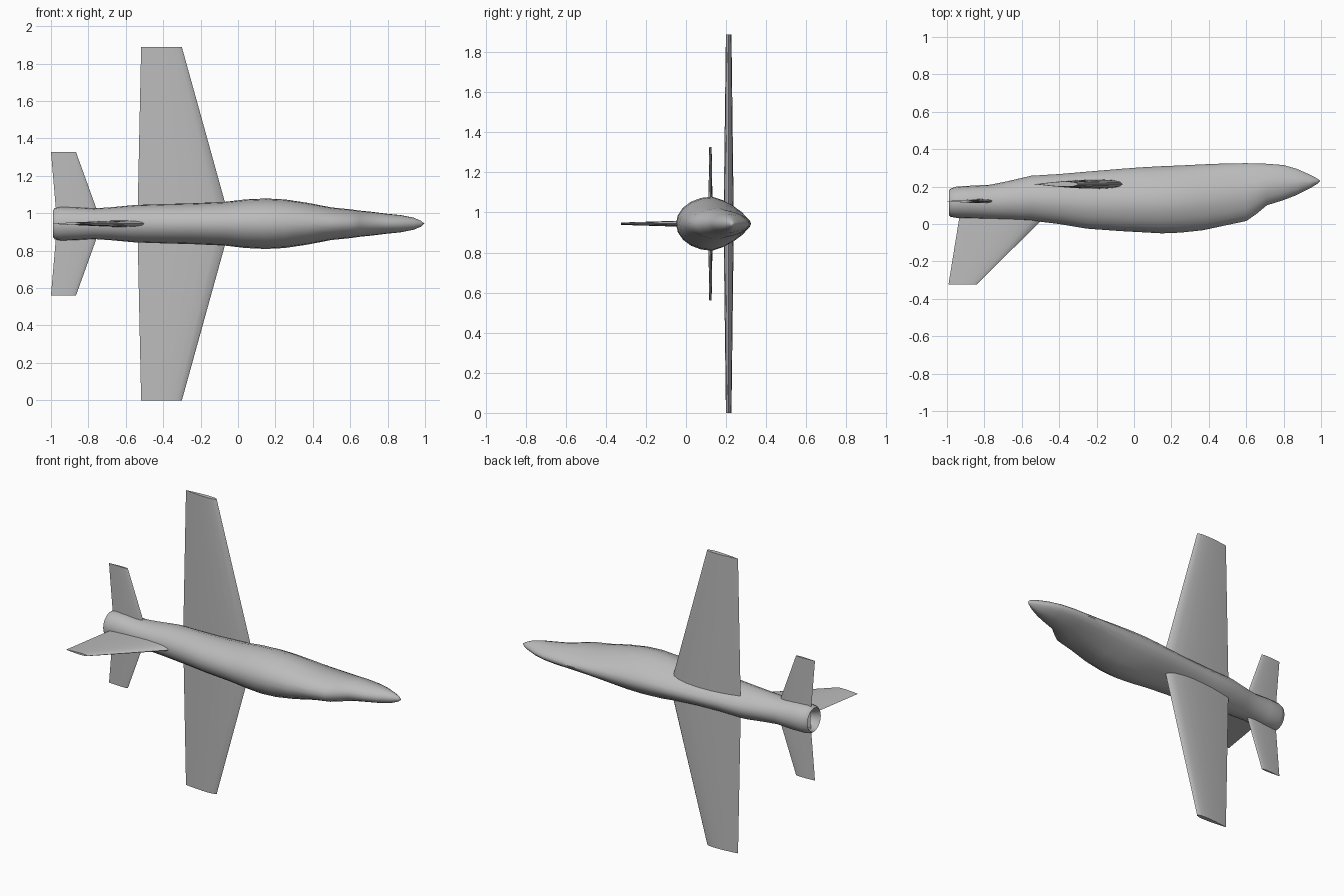
import bpy, bmesh, math
from mathutils import Vector

if "Cube" in bpy.data.objects:
    bpy.data.objects.remove(bpy.data.objects["Cube"])

MID_Z = 0.944   # height of the aircraft's symmetry plane
SIDES = 20

grey = bpy.data.materials.new("plain grey")
grey.diffuse_color = (0.5, 0.5, 0.5, 1)
grey.use_nodes = True
grey.node_tree.nodes["Principled BSDF"].inputs["Base Color"].default_value = grey.diffuse_color


def make_object(name, bm, angle):
    bmesh.ops.recalc_face_normals(bm, faces=bm.faces)
    mesh = bpy.data.meshes.new(name)
    bm.to_mesh(mesh)
    bm.free()
    mesh.materials.append(grey)
    ob = bpy.data.objects.new(name, mesh)
    ob.location.z = MID_Z
    bpy.context.collection.objects.link(ob)
    bpy.ops.object.select_all(action='DESELECT')
    ob.select_set(True)
    bpy.context.view_layer.objects.active = ob
    bpy.ops.object.shade_smooth_by_angle(angle=math.radians(angle))
    return ob


def loft(bm, rings):
    loops = [[bm.verts.new(p) for p in ring] for ring in rings]
    n = len(loops[0])
    for a, b in zip(loops, loops[1:]):
        for i in range(n):
            j = (i + 1) % n
            bm.faces.new((a[i], a[j], b[j], b[i]))
    return loops


# Fuselage stations: x, spine y, belly y, half width (first two form the hollow exhaust)
STATIONS = [
    (-0.92, 0.075, 0.155, 0.040), (-0.97, 0.057, 0.172, 0.060),
    (-0.988, 0.046, 0.182, 0.074), (-0.98, 0.038, 0.190, 0.083),
    (-0.95, 0.033, 0.200, 0.089), (-0.87, 0.031, 0.205, 0.088),
    (-0.77, 0.027, 0.210, 0.082), (-0.68, 0.024, 0.228, 0.088),
    (-0.55, 0.018, 0.258, 0.100), (-0.40, 0.000, 0.267, 0.105),
    (-0.25, -0.025, 0.280, 0.109), (-0.07, -0.038, 0.295, 0.117),
    (0.04, -0.044, 0.303, 0.130), (0.15, -0.050, 0.309, 0.135),
    (0.25, -0.046, 0.313, 0.130), (0.37, -0.033, 0.319, 0.112),
    (0.50, -0.005, 0.324, 0.087), (0.60, 0.016, 0.325, 0.077),
    (0.65, 0.050, 0.324, 0.070), (0.71, 0.100, 0.322, 0.064),
    (0.80, 0.128, 0.315, 0.053), (0.87, 0.155, 0.295, 0.046),
    (0.94, 0.190, 0.264, 0.032), (0.98, 0.215, 0.243, 0.015),
]


def section(x, spine, belly, half):
    # Round at the tail, egg shaped with a narrow belly further forward
    pinch = 0.3 * min(1, max(0, (x + 0.85) / 0.5))
    mid, h = (spine + belly) / 2, (belly - spine) / 2
    ring = []
    for i in range(SIDES):
        t = 2 * math.pi * i / SIDES
        c, s = math.cos(t), math.sin(t)
        ring.append((x, mid + h * c, half * s * (1 - pinch * max(0, c))))
    return ring


bm = bmesh.new()
loops = loft(bm, [section(*s) for s in STATIONS])
bm.faces.new(loops[0])
tip = bm.verts.new((0.996, 0.23, 0))
for i in range(SIDES):
    bm.faces.new((loops[-1][i], loops[-1][(i + 1) % SIDES], tip))
make_object("fuselage", bm, 45)


# Flying surfaces: airfoil sections (lead x, trail x, span, thickness) lofted root to tip
def airfoil(lead, trail, span, thick, place, n=9):
    u = [(1 - math.cos(math.pi * i / n)) / 2 for i in range(n + 1)]
    half = [5 * thick * (0.2969 * math.sqrt(a) - 0.126 * a - 0.3516 * a**2
                         + 0.2843 * a**3 - 0.1036 * a**4) for a in u]
    xs = [lead + (trail - lead) * a for a in u]
    upper = [place(xs[i], span, half[i]) for i in range(n + 1)]
    lower = [place(xs[i], span, -half[i]) for i in range(n - 1, 0, -1)]
    return upper + lower


def flying_surface(name, root, tip, place, mirrored):
    bm = bmesh.new()
    loops = loft(bm, [airfoil(*root, place), airfoil(*tip, place)])
    bm.faces.new(loops[1])
    if not mirrored:
        bm.faces.new(loops[0])
    ob = make_object(name, bm, 35)
    if mirrored:
        mod = ob.modifiers.new("other side", 'MIRROR')
        mod.use_axis = (False, False, True)


flying_surface("wings", (-0.038, -0.538, 0, 0.052), (-0.30, -0.518, 0.944, 0.028),
               lambda x, s, t: (x, 0.213 + t, s), True)
flying_surface("tailplanes", (-0.728, -0.967, 0, 0.024), (-0.866, -1.0, 0.383, 0.012),
               lambda x, s, t: (x, 0.122 + t, s), True)
flying_surface("tail_fin", (-0.454, -0.93, -0.06, 0.036), (-0.842, -0.992, 0.324, 0.012),
               lambda x, s, t: (x, -s, t), False)
